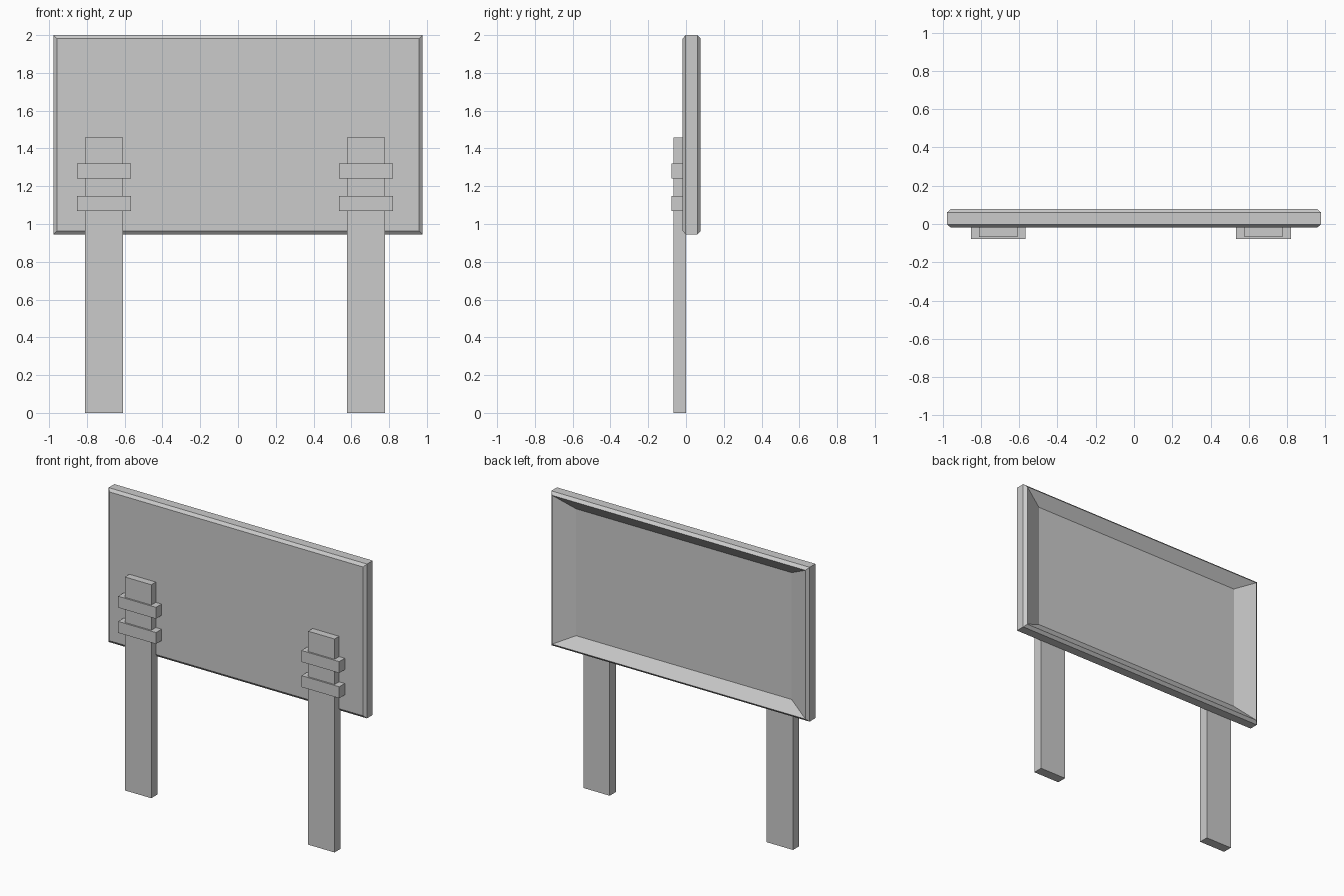
import bpy, bmesh

if "Cube" in bpy.data.objects:
    bpy.data.objects.remove(bpy.data.objects["Cube"])


def finish(name, bm):
    bmesh.ops.recalc_face_normals(bm, faces=bm.faces)
    mesh = bpy.data.meshes.new(name)
    bm.to_mesh(mesh)
    bm.free()
    obj = bpy.data.objects.new(name, mesh)
    bpy.context.collection.objects.link(obj)
    return obj


def box(name, x, y, z):
    bm = bmesh.new()
    bmesh.ops.create_cube(bm, size=1)
    for v in bm.verts:
        v.co = [(r[0] + r[1]) / 2 + c * (r[1] - r[0]) for r, c in zip((x, y, z), v.co)]
    return finish(name, bm)


# Board: rectangular rings (inset x, inset z, y) from front face to recessed back panel
HALF_W, Z0, Z1 = 0.977, 0.945, 2.0
rings = [(0.019, 0.019, -0.018), (0, 0, -0.002), (0, 0, 0.06),
         (0.019, 0.019, 0.078), (0.162, 0.094, 0.023)]
bm = bmesh.new()
loops = []
for ix, iz, y in rings:
    w, lo, hi = HALF_W - ix, Z0 + iz, Z1 - iz
    loops.append([bm.verts.new((px, y, pz))
                  for px, pz in ((-w, lo), (w, lo), (w, hi), (-w, hi))])
for a, b in zip(loops, loops[1:]):
    for i in range(4):
        j = (i + 1) % 4
        bm.faces.new((a[i], a[j], b[j], b[i]))
bm.faces.new(loops[0])
bm.faces.new(loops[-1])
finish("sign_board", bm)

# Posts, each held by two straps
for side, cx in (("left", -0.709), ("right", 0.677)):
    box(side + "_post", (cx - 0.1, cx + 0.1), (-0.067, 0.0), (0, 1.459))
    for level, z in (("lower", 1.109), ("upper", 1.281)):
        box(f"{side}_{level}_strap", (cx - 0.143, cx + 0.143), (-0.078, -0.005),
            (z - 0.039, z + 0.039))
